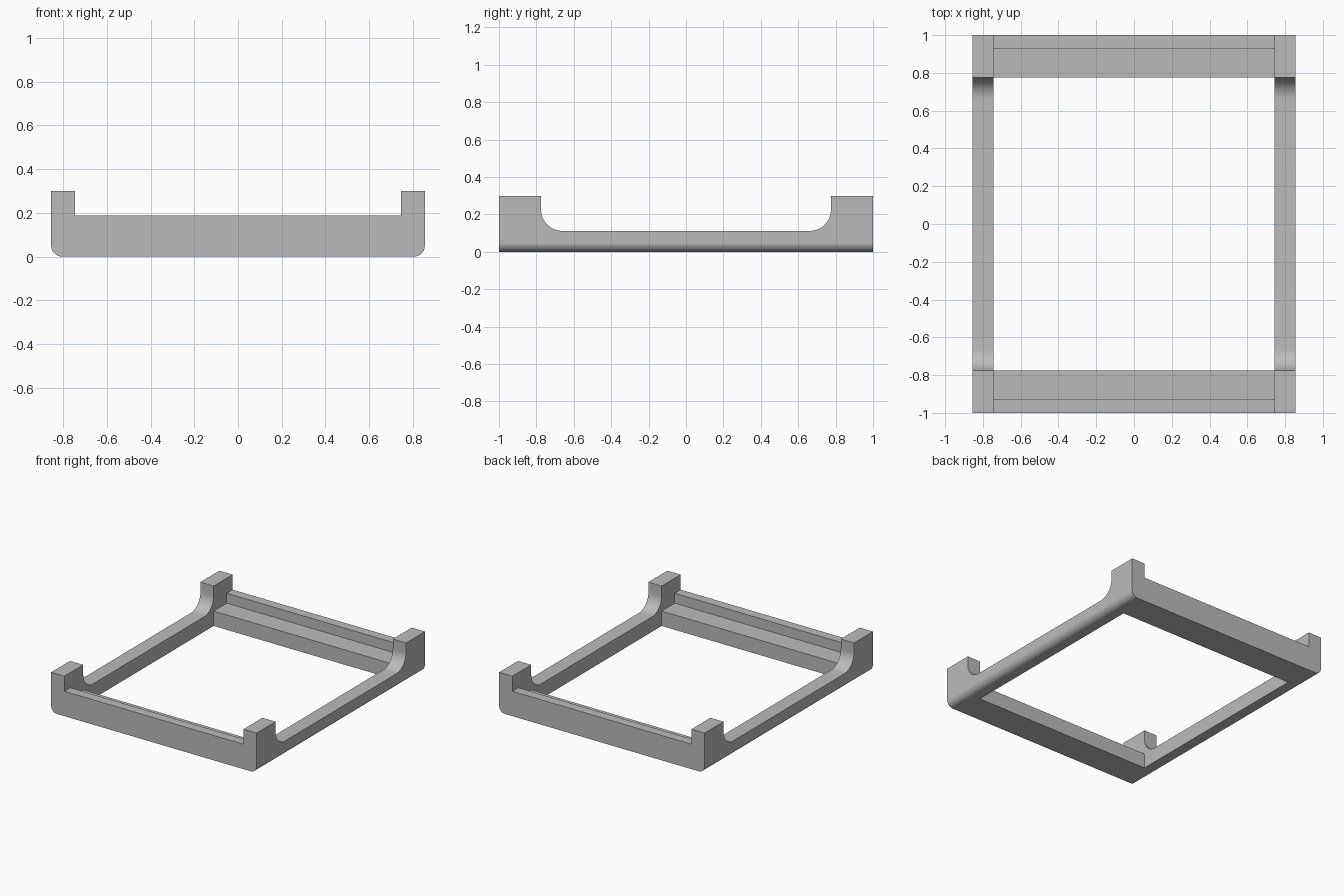
import bpy, bmesh, math

if "Cube" in bpy.data.objects:
    bpy.data.objects.remove(bpy.data.objects["Cube"])

W, L, H = 0.855, 1.0, 0.30      # half width, half length, post height
IN, POST = 0.745, 0.775         # inner half width, inner half length
LEDGE, LIP = 0.112, 0.187       # ledge and lip heights


def arc(cx, cz, r, a0, a1, n=12):
    return [(cx + r * math.cos(math.radians(a0 + (a1 - a0) * i / n)),
             cz + r * math.sin(math.radians(a0 + (a1 - a0) * i / n))) for i in range(n + 1)]


def prism(name, profile, half, axis):
    """Extrude a profile of (side, z) points along x or y."""
    bm = bmesh.new()
    place = (lambda p, d: (d, p[0], p[1])) if axis == 'x' else (lambda p, d: (p[0], d, p[1]))
    face = bm.faces.new([bm.verts.new(place(p, -half)) for p in profile])
    ext = bmesh.ops.extrude_face_region(bm, geom=[face])
    verts = [v for v in ext['geom'] if isinstance(v, bmesh.types.BMVert)]
    bmesh.ops.translate(bm, verts=verts, vec=(2 * half, 0, 0) if axis == 'x' else (0, 2 * half, 0))
    bmesh.ops.recalc_face_normals(bm, faces=bm.faces)
    mesh = bpy.data.meshes.new(name)
    bm.to_mesh(mesh)
    bm.free()
    obj = bpy.data.objects.new(name, mesh)
    bpy.context.collection.objects.link(obj)
    return obj


def mirrored(right):
    return right + [(-a, z) for a, z in reversed(right)]


# Frame block with rounded lower long edges
R = 0.05
frame = prism("tray_frame", mirrored(arc(W - R, R, R, -90, 0) + [(W, H)]), L, 'y')

# Inner void: opening, ledge step and the gap above each end lip
inner = prism("inner_cutter", mirrored([
    (POST, -0.2), (POST, LEDGE), (0.93, LEDGE), (0.93, LIP), (1.2, LIP), (1.2, 0.6)]), IN, 'x')

# Side scoops between the corner posts, with curved feet
S = 0.115
scoop = prism("scoop_cutter", mirrored(
    arc(POST - S, LEDGE + S, S, -90, 0) + [(POST, 0.6)]), 1.2, 'x')

# Cut the block
bpy.context.view_layer.objects.active = frame
frame.select_set(True)
for cutter in (inner, scoop):
    mod = frame.modifiers.new(cutter.name, 'BOOLEAN')
    mod.operation, mod.solver, mod.object = 'DIFFERENCE', 'EXACT', cutter
    bpy.ops.object.modifier_apply(modifier=mod.name)
    bpy.data.objects.remove(cutter)

# Finish
grey = bpy.data.materials.new("plain grey")
grey.diffuse_color = (0.5, 0.5, 0.5, 1)
grey.use_nodes = True
grey.node_tree.nodes["Principled BSDF"].inputs["Base Color"].default_value = grey.diffuse_color
frame.data.materials.clear()
frame.data.materials.append(grey)
bpy.ops.object.shade_smooth_by_angle(angle=math.radians(30))
